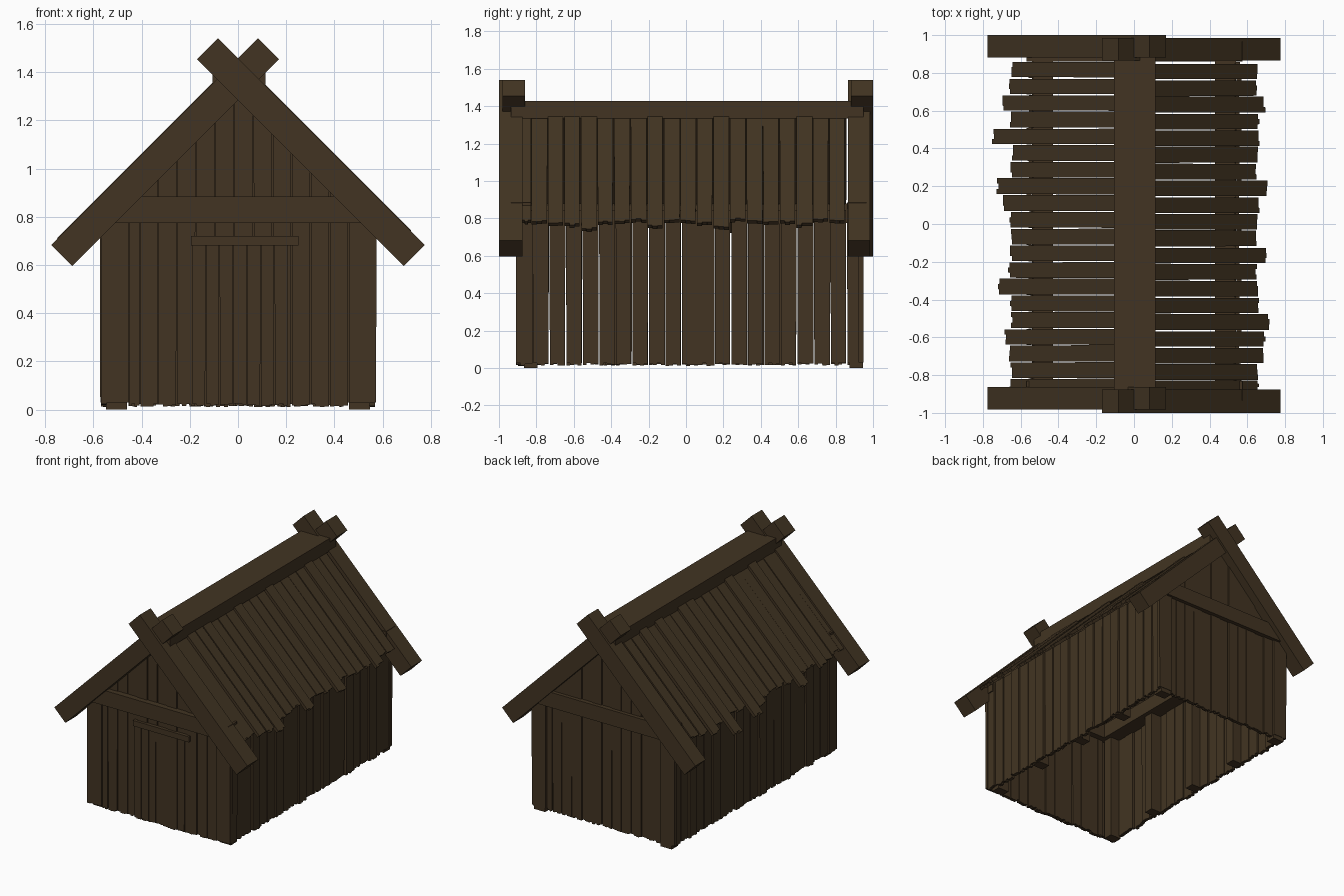
import bpy, bmesh, random
from mathutils import Matrix, Vector

if "Cube" in bpy.data.objects:
    bpy.data.objects.remove(bpy.data.objects["Cube"])

random.seed(4)
wood = bpy.data.materials.new("dark_brown_wood")
wood.diffuse_color = (0.054, 0.034, 0.016, 1)
wood.use_nodes = True
wood.node_tree.nodes["Principled BSDF"].inputs["Base Color"].default_value = wood.diffuse_color


def finish(bm, name):
    bmesh.ops.recalc_face_normals(bm, faces=bm.faces)
    me = bpy.data.meshes.new(name)
    bm.to_mesh(me)
    bm.free()
    me.materials.append(wood)
    ob = bpy.data.objects.new(name, me)
    bpy.context.collection.objects.link(ob)
    return ob


def frame(origin, u, v, w):
    """Matrix mapping (width, length, depth) to world."""
    m = Matrix((u, v, w)).transposed().to_4x4()
    m.translation = Vector(origin)
    return m


def plank(bm, m, u0, u1, lo, hi, d0, d1, rough=0.0, n=1):
    """Board outlined in (u, v) with ragged low end, extruded through depth."""
    us = [u0 + (u1 - u0) * i / n for i in range(n + 1)]
    low = []
    for a, b in zip(us, us[1:]):
        r = random.uniform(-rough, rough)
        low += [(a + 0.001, lo + r), (b - 0.001, lo + r)] if n > 1 else [(a, lo), (b, lo)]
    outline = low + [(u, hi(u)) for u in reversed(us)]
    a = [bm.verts.new(m @ Vector((u, v, d0))) for u, v in outline]
    b = [bm.verts.new(m @ Vector((u, v, d1))) for u, v in outline]
    bm.faces.new(a)
    bm.faces.new(b[::-1])
    k = len(a)
    for i in range(k):
        j = (i + 1) % k
        bm.faces.new((a[i], b[i], b[j], a[j]))


def box(name, x0, x1, y0, y1, z0, z1):
    bm = bmesh.new()
    plank(bm, Matrix.Identity(4), x0, x1, y0, lambda u: y1, z0, z1)
    return finish(bm, name)


# gable walls: wide corner boards, upright planks cut to the roof slope
def gable(name, y, side):
    m = frame((0, y, 0), (side * -1, 0, 0), (0, 0, 1), (0, side, 0))
    bm = bmesh.new()
    edges = [-0.565, -0.45, -0.405] + [-0.33 + 0.079 * k for k in range(11)] + [0.575]
    for a, b in zip(edges, edges[1:]):
        corner = b - a > 0.1
        out = 0.01 if corner else random.choice((0, 0, -0.006))
        plank(bm, m, a, b - random.uniform(0.001, 0.005), 0.03 if corner else 0.018,
              lambda u: 1.41 - abs(u), out - 0.025, out,
              0 if corner else 0.007, 4)
    finish(bm, name)


gable("front_wall_planks", -0.898, -1)
gable("back_wall_planks", 0.938, 1)

# door planks and lintel
bm = bmesh.new()
m = frame((0, -0.898, 0), (1, 0, 0), (0, 0, 1), (0, -1, 0))
for i in range(7):
    a = -0.19 + i * 0.057
    plank(bm, m, a, a + 0.055, 0.02, lambda u: 0.69, 0, random.uniform(0.006, 0.012), 0.007, 3)
finish(bm, "door_planks")
box("door_lintel", -0.195, 0.25, -0.917, -0.89, 0.68, 0.72)

# long walls, posts and top plates
for s, side in ((1, "right"), (-1, "left")):
    m = frame((0, 0, 0), (0, 1, 0), (0, 0, 1), (s, 0, 0))
    bm = bmesh.new()
    n, y0, y1 = 21, -0.906, 0.95
    p = (y1 - y0) / n
    for i in range(n):
        a = y0 + i * p
        out = 0.554 + (0.014 if i % 3 == 0 else random.uniform(0, 0.006))
        plank(bm, m, a, a + p - random.uniform(0.001, 0.007), 0.02,
              lambda u: 0.845, out - 0.025, out, 0.008, 4)
    finish(bm, side + "_wall_planks")
    xa, xb = sorted((s * 0.46, s * 0.548))
    for i in range(5):
        y = -0.83 + i * 0.435
        box(side + "_post", xa, xb, y - 0.035, y + 0.035, 0 if i in (0, 4) else 0.015, 0.79)
    xa, xb = sorted((s * 0.43, s * 0.54))
    box(side + "_top_plate", xa, xb, -0.89, 0.92, 0.775, 0.88)

# roof planks: length is measured by x, running down the 45 degree slope
H = 0.7071
long_r = {3: .03, 4: .055, 8: .04, 12: .04, 17: .03, 2: .02}
long_l = {2: .03, 4: .085, 7: .06, 8: .03, 13: .055, 16: .02}
for s, side, long, start in ((1, "right", long_r, -0.915), (-1, "left", long_l, 0.865)):
    # v is measured upwards, so the eave end is the low, ragged one
    m = frame((0, 0, 1.458), (0, 1, 0), (-s, 0, 1), (s * H, 0, H))
    bm = bmesh.new()
    for i in range(20):
        a = start + i * 0.0885 if s > 0 else start - (i + 1) * 0.0885
        b = a + 0.0885 - random.uniform(0.001, 0.008)
        a = max(a, -0.88)
        ext = long.get(i, random.uniform(-0.008, 0.012))
        up = 0.002 if ext > 0.015 else random.uniform(-0.014, -0.009)
        plank(bm, m, a, b, -0.66 - ext, lambda u: -0.1, up - 0.022, up, 0.006, 3)
    finish(bm, side + "_roof_planks")
    # crossed barge boards at both ends
    for end, (y0, y1) in (("front", (-1, -0.875) if s > 0 else (-0.982, -0.862)),
                          ("back", (0.865, 0.985) if s > 0 else (0.882, 1))):
        bm = bmesh.new()
        plank(bm, m, y0, y1, -0.775, lambda u: 0.083, -0.124, 0)
        finish(bm, f"{end}_{side}_barge_board")

# ridge cap and gable tie beams
box("ridge_cap", -0.105, 0.115, -0.935, 0.95, 1.335, 1.427)
box("front_tie_beam", -0.57, 0.575, -0.935, -0.83, 0.775, 0.885)
box("back_tie_beam", -0.57, 0.575, 0.86, 0.965, 0.775, 0.885)
